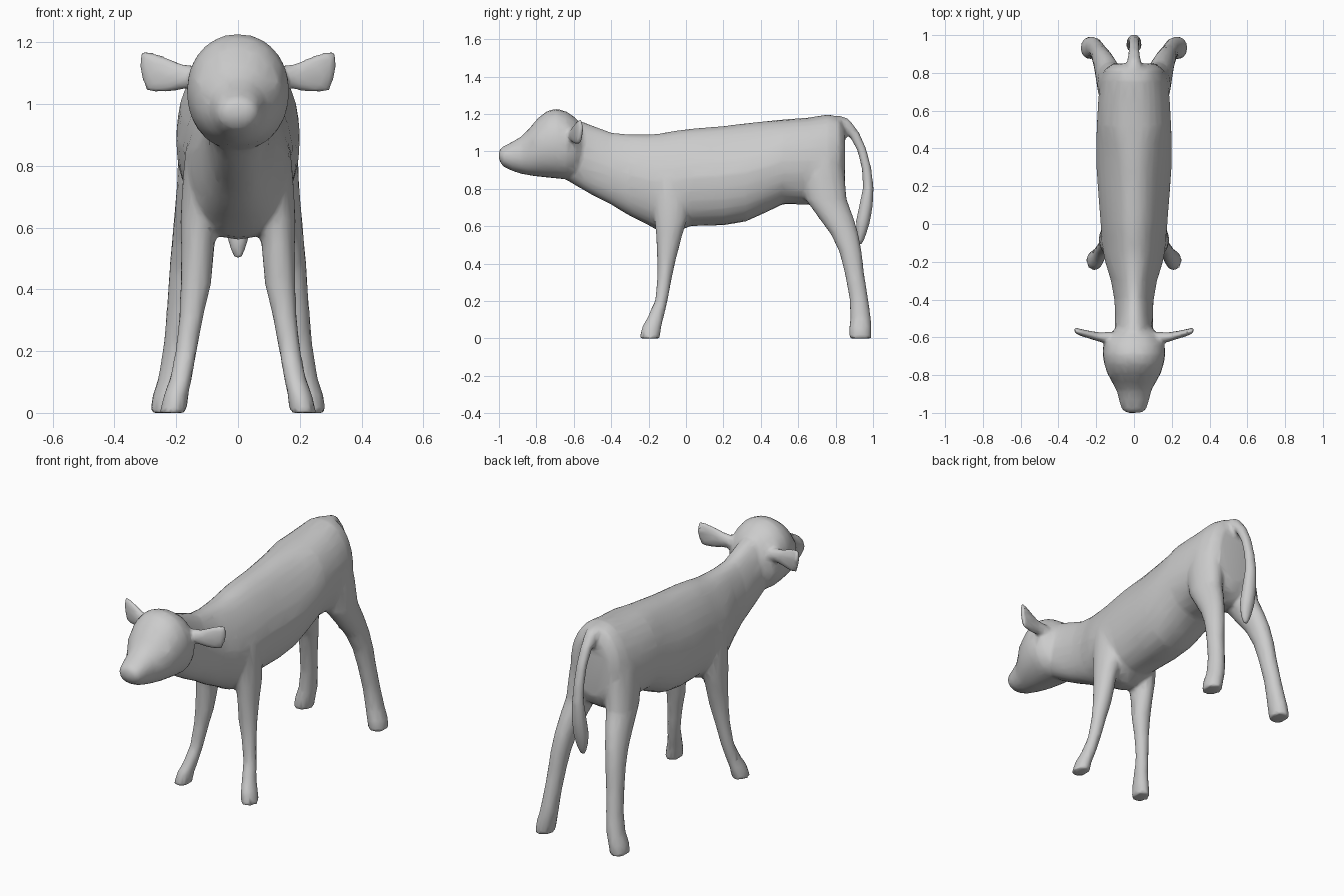
import bpy, bmesh, math
from mathutils import Vector

X, Y, Z = Vector((1, 0, 0)), Vector((0, 1, 0)), Vector((0, 0, 1))
bm = bmesh.new()


def loft(rings, u, v=None, n=20, power=1.0, mirror=False):
    """Skin oval rings (x, y, z, ru, rv, top taper); v=None sets rings square to the path."""
    pts = [Vector(r[:3]) for r in rings]
    for side in ((1, -1) if mirror else (1,)):
        loops = []
        for i, r in enumerate(rings):
            w = v or (pts[min(i + 1, len(pts) - 1)] - pts[max(i - 1, 0)]).normalized().cross(u)
            taper = r[5] if len(r) > 5 else 0
            loop = []
            for k in range(n):
                c, s = math.cos(math.tau * k / n), math.sin(math.tau * k / n)
                ru = r[3] * (1 - taper * max(s, 0))
                p = pts[i] + u * ru * math.copysign(abs(c) ** power, c) \
                    + w * r[4] * math.copysign(abs(s) ** power, s)
                loop.append(bm.verts.new((p.x * side, p.y, p.z)))
            loops.append(loop)
        for a, b in zip(loops, loops[1:]):
            for k in range(n):
                bm.faces.new((a[k], a[(k + 1) % n], b[(k + 1) % n], b[k]))
        bm.faces.new(loops[0])
        bm.faces.new(loops[-1])


def profile(rows, power):
    """Loft along y from rows of (y, top, bottom, half width, top taper)."""
    loft([(0, y, (t + b) / 2, w, (t - b) / 2, k) for y, t, b, w, k in rows], X, Z, 28, power)


# torso and neck, ridged along the back and flat over the hips
profile([(-.66, 1.13, .86, .09, .1), (-.56, 1.16, .80, .10, .2), (-.48, 1.13, .755, .1, .25),
         (-.40, 1.10, .715, .104, .3), (-.30, 1.09, .655, .122, .3), (-.20, 1.09, .605, .153, .3),
         (-.14, 1.095, .57, .165, .3), (-.06, 1.11, .56, .172, .3), (.02, 1.12, .60, .178, .3),
         (.20, 1.135, .605, .192, .33), (.32, 1.15, .625, .2, .33), (.42, 1.16, .67, .2, .28),
         (.52, 1.17, .718, .197, .14), (.65, 1.18, .715, .19, .14), (.76, 1.197, .70, .178, .14),
         (.82, 1.185, .74, .155, .12), (.85, 1.13, .80, .11, .1)], .86)

# head and muzzle
profile([(-1.0, 1.005, .955, .04, 0), (-.98, 1.025, .92, .065, 0), (-.93, 1.05, .895, .08, 0),
         (-.88, 1.08, .88, .092, 0), (-.84, 1.12, .872, .115, 0), (-.79, 1.18, .865, .142, 0),
         (-.74, 1.217, .86, .158, 0), (-.69, 1.228, .855, .166, 0), (-.64, 1.213, .85, .163, 0),
         (-.59, 1.18, .86, .14, 0), (-.555, 1.13, .90, .10, 0)], .95)

# eye bulges
for sx in (-1, 1):
    e = bmesh.ops.create_icosphere(bm, subdivisions=2, radius=.032)
    bmesh.ops.translate(bm, verts=e["verts"], vec=(sx * .108, -.79, 1.06))

# ears
loft([(.12, -.60, 1.09, .03, .03), (.18, -.60, 1.088, .026, .042),
      (.22, -.59, 1.092, .022, .056), (.26, -.58, 1.098, .02, .066),
      (.295, -.57, 1.105, .018, .068), (.318, -.56, 1.14, .014, .036)],
     Y, Z, 14, mirror=True)

# front legs
loft([(.10, -.08, .86, .07, .11), (.112, -.08, .72, .07, .1),
      (.125, -.083, .62, .062, .085), (.13, -.09, .55, .055, .07),
      (.136, -.104, .42, .05, .05), (.15, -.115, .32, .04, .039),
      (.168, -.132, .2, .035, .034), (.185, -.164, .11, .036, .044),
      (.2, -.184, .06, .04, .052), (.211, -.194, .0, .044, .054)], X, Y, 16, mirror=True)

# hind legs
loft([(.10, .73, .98, .08, .10), (.112, .73, .86, .082, .12),
      (.125, .75, .74, .073, .11), (.142, .80, .65, .064, .095),
      (.158, .847, .56, .056, .075), (.172, .88, .46, .051, .06),
      (.184, .9, .35, .046, .052), (.197, .923, .22, .044, .05),
      (.212, .934, .11, .047, .055), (.226, .932, .06, .05, .06),
      (.236, .932, .0, .05, .06)], X, Y, 16, mirror=True)

# tail
loft([(0, .80, 1.165, .042, .03), (0, .85, 1.15, .038, .032), (0, .90, 1.09, .032, .028),
      (0, .94, 1.01, .03, .025), (0, .965, .91, .03, .026), (0, .975, .81, .034, .029),
      (0, .963, .71, .04, .037), (0, .945, .62, .042, .038), (0, .935, .55, .032, .026),
      (0, .93, .5, .014, .012)], X, None, 14)

bmesh.ops.recalc_face_normals(bm, faces=bm.faces)
mesh = bpy.data.meshes.new("calf")
bm.to_mesh(mesh)
bm.free()
calf = bpy.data.objects.new("calf", mesh)
bpy.context.collection.objects.link(calf)

# fuse the parts into one skin, soften the joins, reduce to a lighter mesh
fuse = calf.modifiers.new("fuse", 'REMESH')
fuse.mode, fuse.voxel_size, fuse.use_smooth_shade = 'VOXEL', .011, True
soft = calf.modifiers.new("soften", 'SMOOTH')
soft.factor, soft.iterations = .5, 6
thin = calf.modifiers.new("reduce", 'DECIMATE')
thin.ratio = .1
